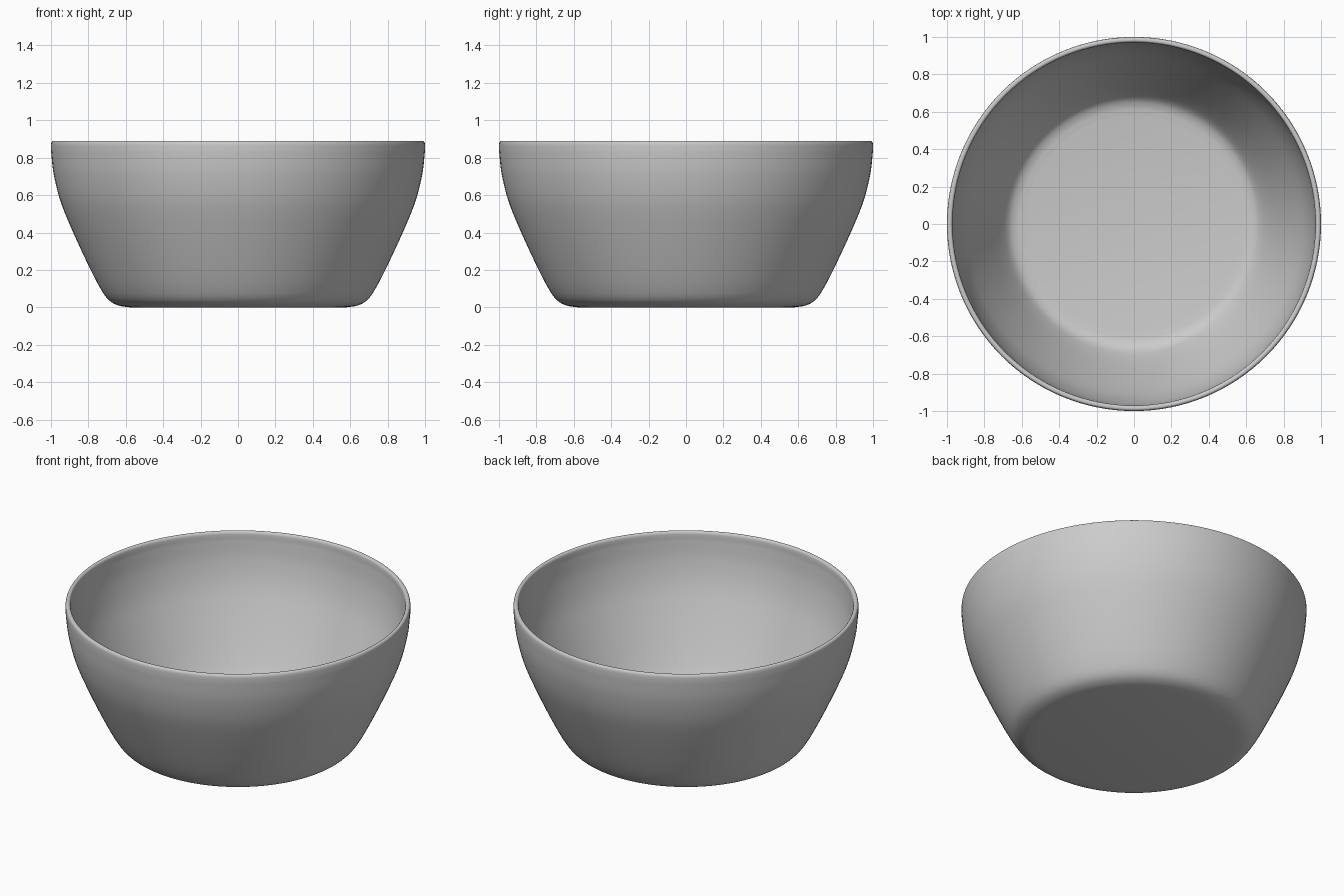
import bpy, bmesh, math
from mathutils import Vector

old = bpy.data.objects.get("Cube")
if old:
    bpy.data.objects.remove(old, do_unlink=True)

SEGMENTS = 128
WALL = 0.03
HEIGHT = 0.89

# Single grey glaze
glaze = bpy.data.materials.new("grey_ceramic")
glaze.use_nodes = True
grey = (0.6, 0.6, 0.6, 1)
glaze.diffuse_color = grey
glaze.node_tree.nodes["Principled BSDF"].inputs["Base Color"].default_value = grey


def smooth_path(points, steps=5):
    """Smooth curve through all points (Catmull-Rom)."""
    p = [Vector(q) for q in points]
    p = [2 * p[0] - p[1]] + p + [2 * p[-1] - p[-2]]
    path = []
    for a, b, c, d in zip(p, p[1:], p[2:], p[3:]):
        for i in range(steps):
            t = i / steps
            path.append(0.5 * (2 * b + (c - a) * t + (2 * a - 5 * b + 4 * c - d) * t ** 2
                               + (3 * b - a - 3 * c + d) * t ** 3))
    return path + [p[-2]]


# Outer wall, from the flat foot up to just below the lip (radius, height)
outer = smooth_path([(0.58, 0), (0.64, 0.01), (0.69, 0.038), (0.735, 0.1), (0.80, 0.225),
                     (0.89, 0.42), (0.95, 0.57), (0.985, 0.71), (0.998, 0.82), (1.0, 0.86)])

# Inner wall: the outer wall moved inwards along its normal
inner = []
for i, point in enumerate(outer):
    along = (outer[min(i + 1, len(outer) - 1)] - outer[max(i - 1, 0)]).normalized()
    inner.append(point + WALL * Vector((-along.y, along.x)))
inner[0] = Vector((outer[0].x, WALL))
inner[-1] = Vector((1 - WALL, outer[-1].y))

# Rounded lip joining the two walls
lip = []
for i in range(1, 12):
    angle = math.pi * i / 12
    lip.append(Vector((1 - WALL / 2 + WALL / 2 * math.copysign(abs(math.cos(angle)) ** 0.7, math.cos(angle)),
                       outer[-1].y + (HEIGHT - outer[-1].y) * math.sin(angle) ** 0.7)))

profile = [Vector((0, 0))] + outer + lip + inner[::-1] + [Vector((0, WALL))]

# Turn the profile round the z axis
bm = bmesh.new()
verts = [bm.verts.new((q.x, 0, q.y)) for q in profile]
edges = [bm.edges.new(pair) for pair in zip(verts, verts[1:])]
bmesh.ops.spin(bm, geom=verts + edges, cent=(0, 0, 0), axis=(0, 0, 1),
               angle=2 * math.pi, steps=SEGMENTS, use_merge=True)
bmesh.ops.remove_doubles(bm, verts=bm.verts, dist=0.0001)
bmesh.ops.recalc_face_normals(bm, faces=bm.faces)
mesh = bpy.data.meshes.new("bowl")
bm.to_mesh(mesh)
bm.free()
mesh.materials.append(glaze)

bowl = bpy.data.objects.new("bowl", mesh)
bpy.context.collection.objects.link(bowl)
bpy.context.view_layer.objects.active = bowl
bowl.select_set(True)
bpy.ops.object.shade_smooth_by_angle(angle=math.radians(45))
